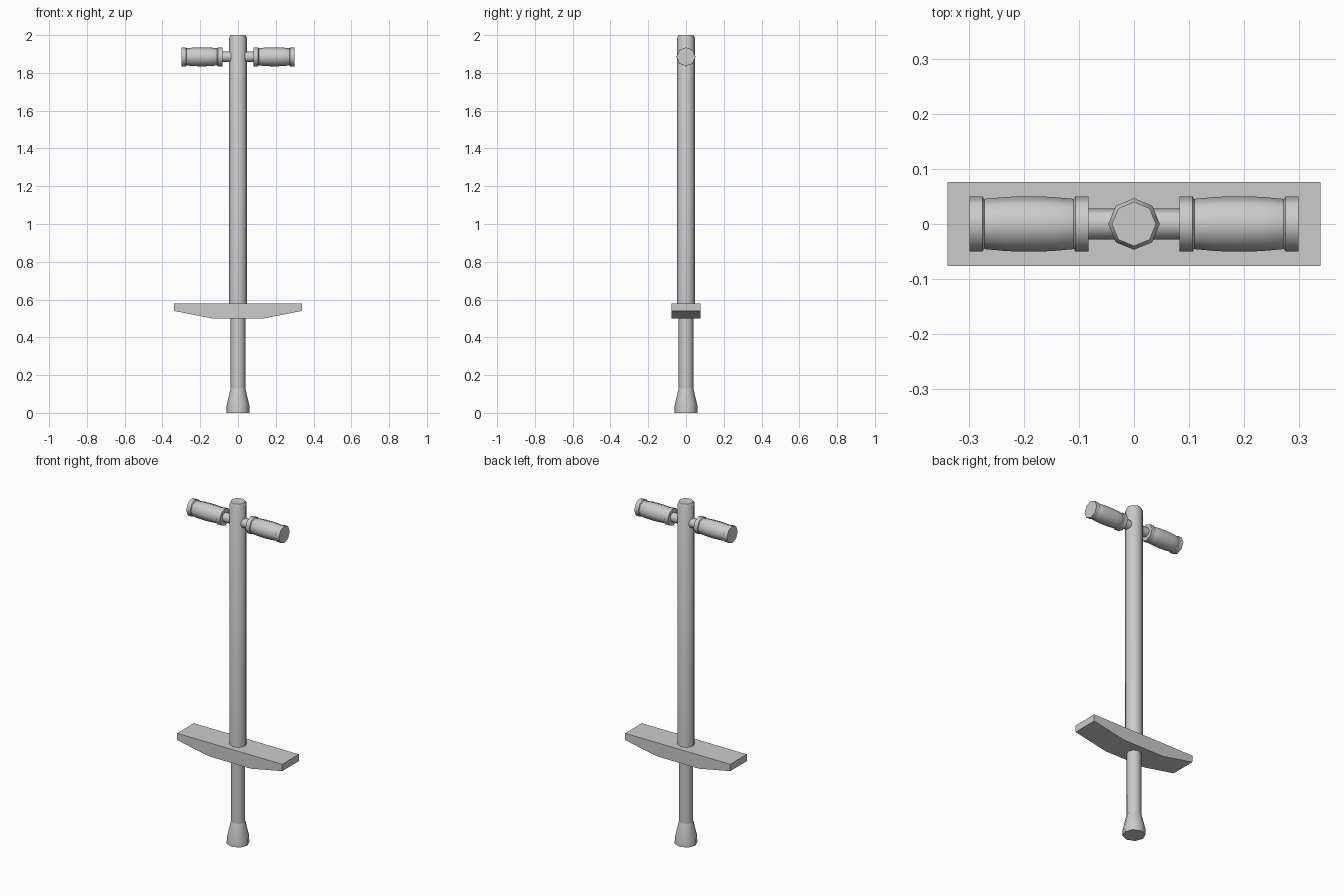
import bpy, bmesh, math
from mathutils import Matrix

if "Cube" in bpy.data.objects:
    bpy.data.objects.remove(bpy.data.objects["Cube"])

SIDES = 8


def finish(name, bm):
    """Turn a bmesh into a named object."""
    bmesh.ops.recalc_face_normals(bm, faces=bm.faces)
    mesh = bpy.data.meshes.new(name)
    bm.to_mesh(mesh)
    bm.free()
    obj = bpy.data.objects.new(name, mesh)
    bpy.context.collection.objects.link(obj)
    return obj


def lathe(name, profile, along_x=False, height=0.0):
    """Revolve (position, radius) pairs into a capped eight-sided solid."""
    bm = bmesh.new()
    rings = []
    for pos, r in profile:
        rings.append([bm.verts.new((r * math.cos(math.tau * i / SIDES),
                                    r * math.sin(math.tau * i / SIDES), pos))
                      for i in range(SIDES)])
    for a, b in zip(rings, rings[1:]):
        for i in range(SIDES):
            j = (i + 1) % SIDES
            bm.faces.new((a[i], a[j], b[j], b[i]))
    bm.faces.new(rings[0])
    bm.faces.new(rings[-1])
    if along_x:
        bm.transform(Matrix.Rotation(math.pi / 2, 4, 'Y'))
    bm.transform(Matrix.Translation((0, 0, height)))
    obj = finish(name, bm)
    bpy.ops.object.select_all(action='DESELECT')
    obj.select_set(True)
    bpy.context.view_layer.objects.active = obj
    bpy.ops.object.shade_smooth_by_angle(angle=math.radians(50))
    return obj


# Main tube, plunger and flared rubber foot
lathe("main_tube", [(0.52, 0.047), (1.985, 0.047), (2.0, 0.04)])
lathe("plunger", [(0.10, 0.039), (0.54, 0.039)])
lathe("rubber_foot", [(0, 0.061), (0.04, 0.06), (0.125, 0.04), (0.135, 0.037)])

# Handlebar and barrel-shaped grips with end collars
BAR_Z = 1.885
lathe("handlebar", [(-0.15, 0.028), (0.15, 0.028)], True, BAR_Z)
MID = 0.1915
half = [(0.0, 0.0505), (0.04, 0.0495), (0.0785, 0.046),
        (0.0815, 0.045), (0.0845, 0.05), (0.1085, 0.05)]
grip_profile = [(MID - d, r) for d, r in reversed(half)] + [(MID + d, r) for d, r in half[1:]]
for side, sign in (("right", 1), ("left", -1)):
    lathe("grip_" + side, [(sign * x, r) for x, r in grip_profile], True, BAR_Z)

# Foot rest: side outline extruded through its depth
outline = [(-0.34, 0.58), (-0.34, 0.54), (-0.135, 0.5),
           (0.135, 0.5), (0.34, 0.54), (0.34, 0.58)]
bm = bmesh.new()
face = bm.faces.new([bm.verts.new((x, -0.077, z)) for x, z in outline])
ext = bmesh.ops.extrude_face_region(bm, geom=[face])
bmesh.ops.translate(bm, vec=(0, 0.154, 0),
                    verts=[v for v in ext["geom"] if isinstance(v, bmesh.types.BMVert)])
finish("foot_rest", bm)
